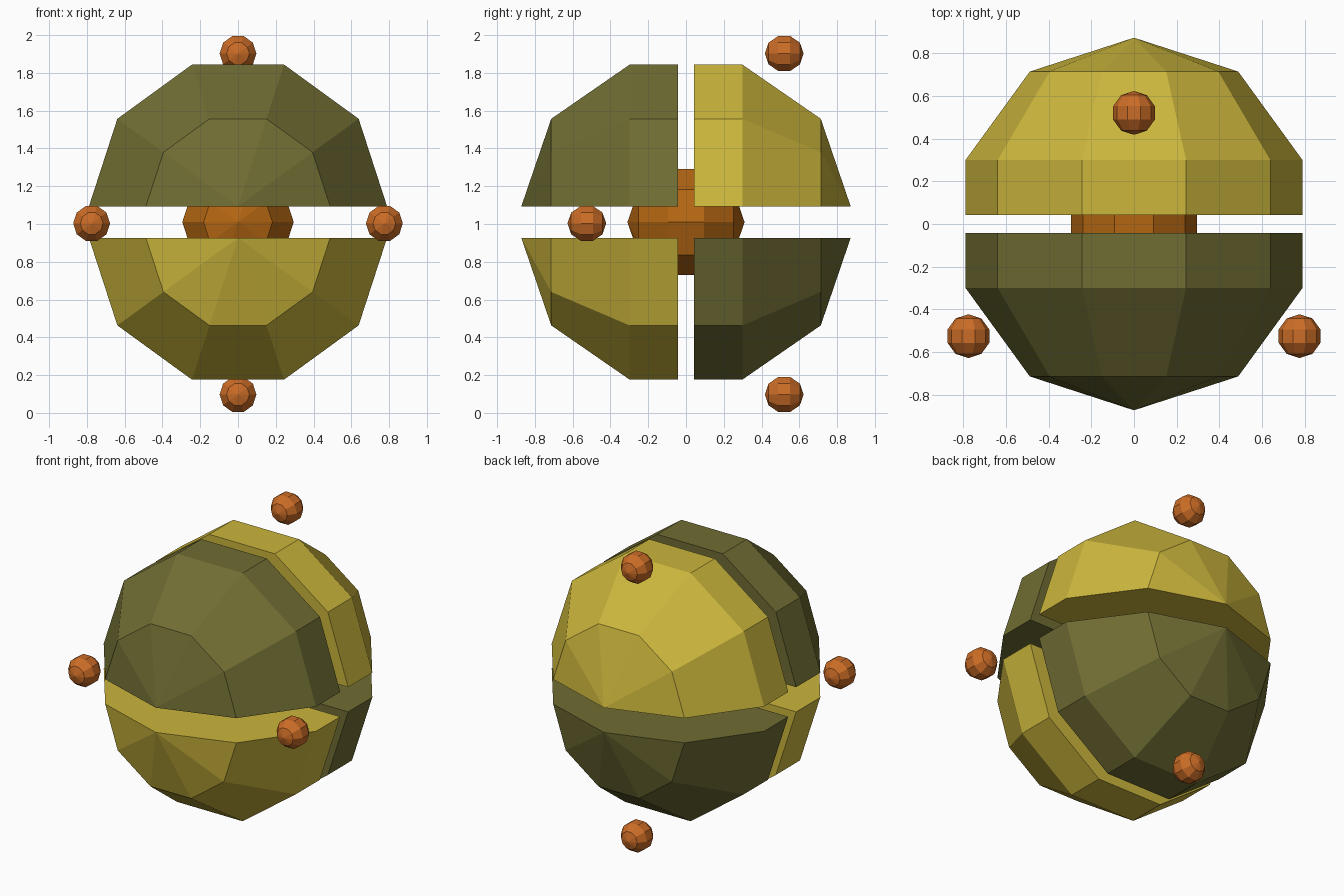
import bpy, bmesh, math
from mathutils import Matrix, Vector

if "Cube" in bpy.data.objects:
    bpy.data.objects.remove(bpy.data.objects["Cube"])


def material(name, r, g, b):
    # sRGB bytes to linear diffuse colour
    lin = [((c / 255 + 0.055) / 1.055) ** 2.4 for c in (r, g, b)]
    m = bpy.data.materials.new(name)
    m.diffuse_color = (*lin, 1)
    m.use_nodes = True
    m.node_tree.nodes["Principled BSDF"].inputs["Base Color"].default_value = m.diffuse_color
    return m


YELLOW = material("mustard yellow", 204, 182, 60)
OLIVE = material("dark olive", 112, 109, 51)
ORANGE = material("burnt orange", 203, 108, 38)
AMBER = material("amber brown", 180, 102, 18)


def sphere_mesh(radius):
    # Ten-sided, five-ring sphere with poles on y and a vertex line at the top
    bm = bmesh.new()
    bmesh.ops.create_uvsphere(bm, u_segments=10, v_segments=5, radius=radius)
    turn = Matrix.Rotation(math.pi / 2, 4, 'X') @ Matrix.Rotation(math.pi / 2, 4, 'Z')
    bmesh.ops.transform(bm, matrix=turn, verts=bm.verts)
    return bm


def add_object(name, bm, location, mat):
    bmesh.ops.recalc_face_normals(bm, faces=bm.faces)
    mesh = bpy.data.meshes.new(name)
    bm.to_mesh(mesh)
    bm.free()
    mesh.materials.append(mat)
    ob = bpy.data.objects.new(name, mesh)
    ob.location = location
    bpy.context.collection.objects.link(ob)
    return ob


def shell_quarter(name, sy, sz, mat):
    # Solid quarter of the big sphere, pushed outward from the centre
    bm = sphere_mesh(0.83)
    for normal in (Vector((0, sy, 0)), Vector((0, 0, sz))):
        bmesh.ops.bisect_plane(bm, geom=bm.verts[:] + bm.edges[:] + bm.faces[:],
                               plane_co=(0, 0, 0), plane_no=normal,
                               clear_inner=True, dist=1e-4)
        border = [e for e in bm.edges if e.is_boundary]
        bmesh.ops.holes_fill(bm, edges=border, sides=0)
    add_object(name, bm, (0, sy * 0.042, 1.01 + sz * 0.083), mat)


# Four shell quarters in alternating colours
shell_quarter("shell_front_top", -1, 1, OLIVE)
shell_quarter("shell_back_top", 1, 1, YELLOW)
shell_quarter("shell_front_bottom", -1, -1, YELLOW)
shell_quarter("shell_back_bottom", 1, -1, OLIVE)

# Core seen through the gaps
add_object("core", sphere_mesh(0.31), (0, 0, 1.01), AMBER)

# Four small floating balls
for name, pos in (("ball_top", (0, 0.52, 1.9025)),
                  ("ball_bottom", (0, 0.52, 0.0975)),
                  ("ball_left", (-0.775, -0.525, 1.003)),
                  ("ball_right", (0.775, -0.525, 1.003))):
    add_object(name, sphere_mesh(0.1025), pos, ORANGE)
